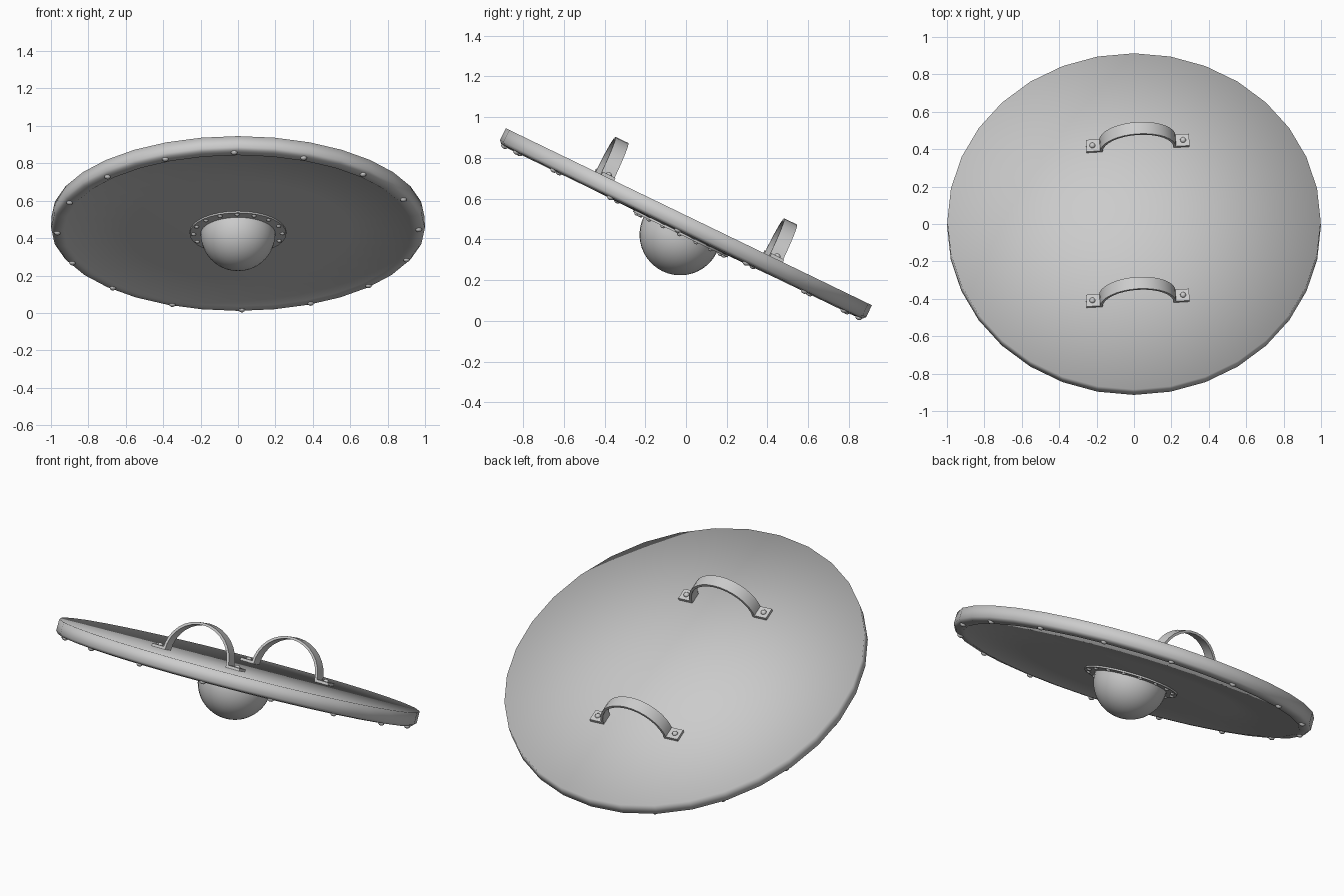
import bpy, bmesh
from math import sin, cos, pi, radians
from mathutils import Matrix

if "Cube" in bpy.data.objects:
    bpy.data.objects.remove(bpy.data.objects["Cube"])

# The whole shield is built flat (back face up), then tilted by this frame
FRAME = Matrix.Translation((0, 0.014, 0.511)) @ Matrix.Rotation(radians(-25.8), 4, 'X')


def finish(bm, name, smooth=None, local=Matrix()):
    bmesh.ops.remove_doubles(bm, verts=bm.verts, dist=1e-5)
    bmesh.ops.recalc_face_normals(bm, faces=bm.faces)
    mesh = bpy.data.meshes.new(name)
    bm.to_mesh(mesh)
    bm.free()
    ob = bpy.data.objects.new(name, mesh)
    bpy.context.collection.objects.link(ob)
    ob.matrix_world = FRAME @ local
    if smooth is not None:
        bpy.ops.object.select_all(action='DESELECT')
        ob.select_set(True)
        bpy.context.view_layer.objects.active = ob
        bpy.ops.object.shade_smooth_by_angle(angle=radians(smooth))
    return ob


def lathe(name, profile, sides, smooth):
    bm = bmesh.new()
    vs = [bm.verts.new((r, 0, z)) for r, z in profile]
    es = [bm.edges.new(p) for p in zip(vs, vs[1:])]
    bmesh.ops.spin(bm, geom=vs + es, cent=(0, 0, 0), axis=(0, 0, 1),
                   angle=2 * pi, steps=sides, use_merge=True)
    return finish(bm, name, smooth)


def add_rivet(bm, loc, r, h):
    bmesh.ops.create_uvsphere(bm, u_segments=10, v_segments=6, radius=1,
                              matrix=Matrix.Translation(loc) @ Matrix.Diagonal((r, r, h, 1)))


def rivet_ring(name, count, ring_r, z, r, h):
    bm = bmesh.new()
    for i in range(count):
        a = 2 * pi * i / count - radians(1.2)
        add_rivet(bm, (ring_r * cos(a), ring_r * sin(a), z), r, h)
    return finish(bm, name, 60)


# Round board with raised metal rim on the front (lower) side
lathe("shield_board", [(0, 0), (0.998, 0), (0.999, -0.065), (0.985, -0.079), (0.94, -0.085),
                       (0.93, -0.079), (0.6, -0.084), (0.25, -0.088), (0, -0.088)], 32, 180)
rivet_ring("rim_rivets", 16, 0.966, -0.081, 0.018, 0.014)

# Domed boss with a riveted flange
dome = [(0.2 * cos(t * pi / 24), -0.097 - 0.2 * sin(t * pi / 24)) for t in range(13)]
lathe("boss", [(0, -0.08), (0.258, -0.08), (0.258, -0.097)] + dome, 32, 40)
rivet_ring("boss_rivets", 16, 0.237, -0.097, 0.013, 0.01)


# Arched strap handles with flat riveted feet on the back
def handle(name, y):
    w, t, ro, n = 0.035, 0.014, 0.205, 16
    local = Matrix.Translation((0.02, y, 0)) @ Matrix.Rotation(radians(3.8), 4, 'Z')
    bm = bmesh.new()
    rows = []
    for i in range(n + 1):
        a = pi * i / n
        rows.append([bm.verts.new((r * cos(a), s, r * sin(a) * 0.96))
                     for r, s in ((ro, -w), (ro, w), (ro - t, w), (ro - t, -w))])
    for p, q in zip(rows, rows[1:]):
        for k in range(4):
            bm.faces.new((p[k], p[(k + 1) % 4], q[(k + 1) % 4], q[k]))
    finish(bm, name, 30, local)

    bm = bmesh.new()
    for s in (-1, 1):
        bmesh.ops.create_cube(bm, size=1, matrix=Matrix.Translation((s * 0.234, 0, 0.007))
                              @ Matrix.Diagonal((0.084, 2 * w, 0.016, 1)))
        add_rivet(bm, (s * 0.243, 0, 0.015), 0.016, 0.013)
    finish(bm, name + "_feet", 40, local)


handle("upper_handle", 0.46)
handle("lower_handle", -0.46)
